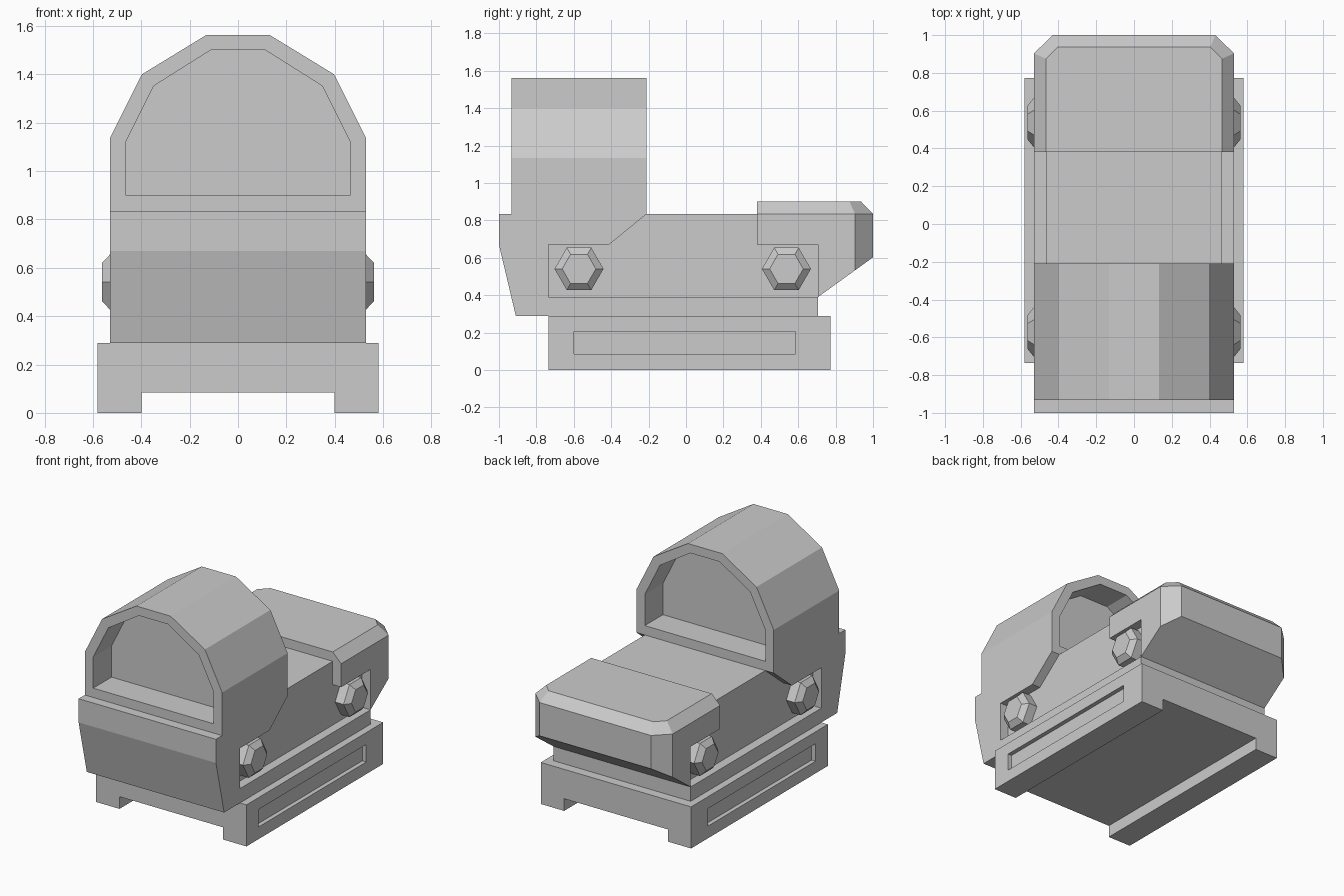
import bpy, bmesh, math

cube = bpy.data.objects.get("Cube")
if cube:
    bpy.data.objects.remove(cube, do_unlink=True)

gray = bpy.data.materials.new("plain gray")
gray.use_nodes = True
gray.diffuse_color = (0.6, 0.6, 0.6, 1)
gray.node_tree.nodes["Principled BSDF"].inputs["Base Color"].default_value = gray.diffuse_color


def loft(name, rings):
    """Closed solid through matching rings of points, capped at both ends."""
    bm = bmesh.new()
    loops = [[bm.verts.new(p) for p in ring] for ring in rings]
    for a, b in zip(loops, loops[1:]):
        for i in range(len(a)):
            j = (i + 1) % len(a)
            bm.faces.new((a[i], a[j], b[j], b[i]))
    bm.faces.new(loops[0])
    bm.faces.new(loops[-1])
    bmesh.ops.recalc_face_normals(bm, faces=bm.faces)
    mesh = bpy.data.meshes.new(name)
    bm.to_mesh(mesh)
    bm.free()
    mesh.materials.append(gray)
    ob = bpy.data.objects.new(name, mesh)
    bpy.context.collection.objects.link(ob)
    return ob


def prism_x(name, profile, x0, x1):
    return loft(name, [[(x, y, z) for y, z in profile] for x in (x0, x1)])


def prism_y(name, profile, y0, y1):
    return loft(name, [[(x, y, z) for x, z in profile] for y in (y0, y1)])


def rect(a0, b0, a1, b1):
    return [(a0, b0), (a1, b0), (a1, b1), (a0, b1)]


def mirrored(half):
    """Complete a symmetric outline from its +x half."""
    return half + [(-x, v) for x, v in reversed(half)]


def cut(ob, *cutters):
    bpy.context.view_layer.objects.active = ob
    for c in cutters:
        c.hide_render = True
        mod = ob.modifiers.new("cut", "BOOLEAN")
        mod.operation, mod.solver, mod.object = "DIFFERENCE", "EXACT", c
        bpy.ops.object.modifier_apply(modifier=mod.name)
        bpy.data.objects.remove(c, do_unlink=True)


W, INNER, DECK = 0.53, 0.465, 0.835

# Rail base with an underside channel and a shallow slot on each side
base = prism_y("rail_base", mirrored([(0.4, 0.085), (0.4, 0), (0.58, 0), (0.58, 0.29)]), -0.735, 0.772)
slot = rect(-0.6, 0.085, 0.585, 0.207)
cut(base, *[prism_x("slot_cutter", slot, s * 0.55, s * 0.7) for s in (1, -1)])

# Main body with recessed sides
body = prism_x("body", [(-1, DECK), (-1, 0.67), (-0.91, 0.29), (0.705, 0.29), (0.705, DECK)], -W, W)
recess = [(-0.735, 0.39), (0.8, 0.39), (0.8, 1), (-0.01, 1), (-0.21, DECK), (-0.41, 0.672), (-0.735, 0.672)]
cut(body, *[prism_x("recess_cutter", recess, s * INNER, s * 0.7) for s in (1, -1)])

# Rear housing: chamfered block, with an undercut sloping up to the back
outer = mirrored([(W, 0.38), (W, 0.903), (0.43, 1)])
top = mirrored([(INNER, 0.38), (INNER, 0.875), (0.405, 0.937)])
rear = loft("rear_housing", [[(x, y, z) for x, y in ring]
                             for ring, z in ((outer, 0.3), (outer, DECK), (top, 0.9))])
undercut = [(0.3, 0.2), (1.1, 0.2), (1.1, 0.675), (0.705, 0.39), (0.705, 0.672), (0.3, 0.672)]
cut(rear, prism_x("undercut_cutter", undercut, -1, 1))

# Hood frame with its opening, and the lens block set back inside
hood = prism_y("hood", mirrored([(W, DECK), (W, 1.135), (0.397, 1.4), (0.132, 1.562)]), -0.932, -0.21)
opening = mirrored([(INNER, 0.9), (INNER, 1.118), (0.348, 1.352), (0.113, 1.5)])
cut(hood, prism_y("opening_cutter", opening, -1.2, 0))
prism_y("lens", opening, -0.73, -0.41)

# Hexagonal bolts with chamfered heads
for side, s in (("left", 1), ("right", -1)):
    for place, y in (("front", -0.572), ("rear", 0.537)):
        rings = [[(s * x, y + r * math.cos(k * math.pi / 3), 0.541 + r * math.sin(k * math.pi / 3))
                  for k in range(6)] for x, r in ((0.45, 0.131), (W, 0.131), (0.563, 0.09))]
        loft(f"{place}_{side}_bolt", rings)
